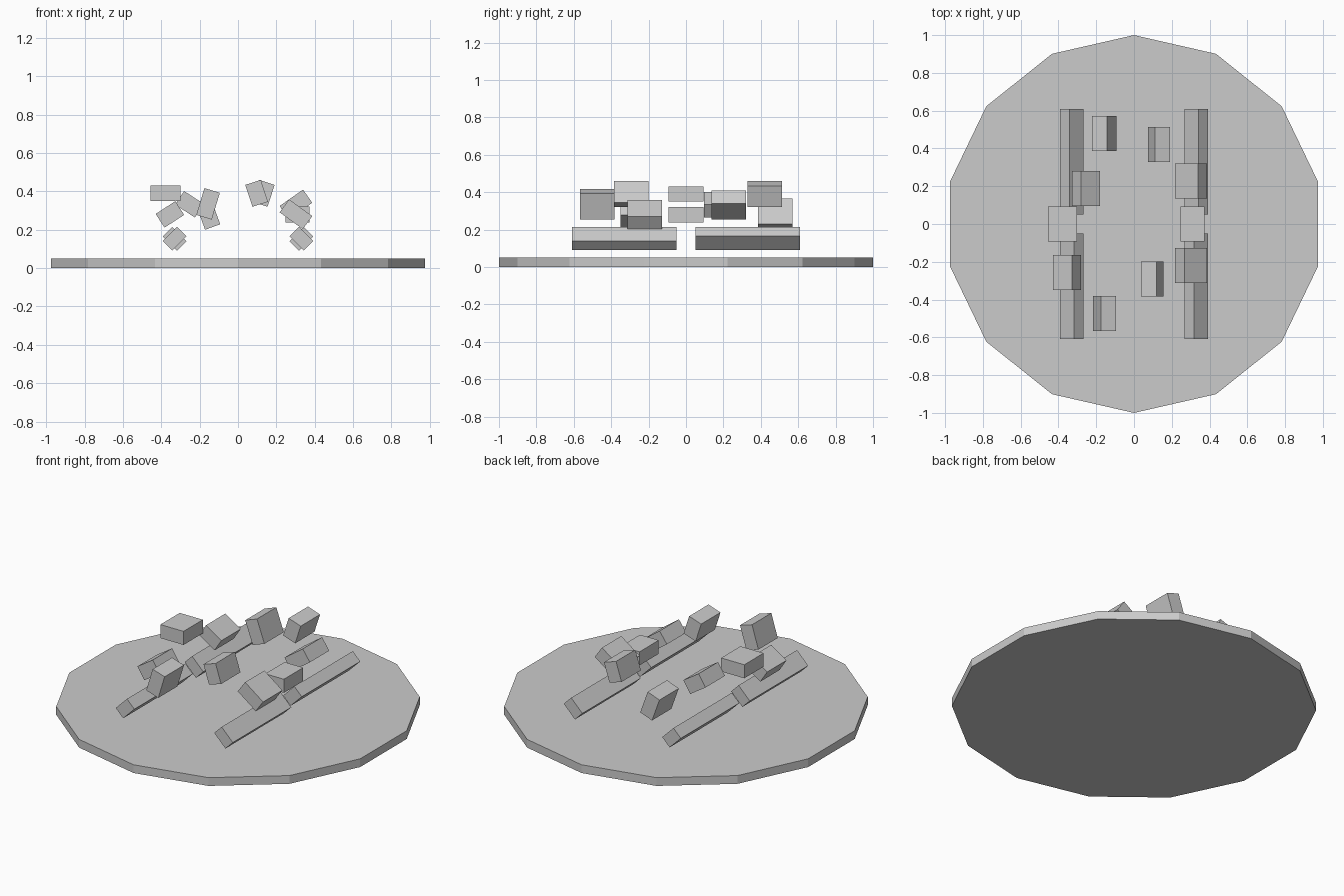
import bpy
import math

cube = bpy.data.objects.get("Cube")
if cube:
    bpy.data.objects.remove(cube, do_unlink=True)

# Single plain grey
grey = bpy.data.materials.new("light_grey")
grey.use_nodes = True
colour = (0.6, 0.6, 0.6, 1)
grey.diffuse_color = colour
grey.node_tree.nodes["Principled BSDF"].inputs["Base Color"].default_value = colour


def finish(name):
    obj = bpy.context.object
    obj.name = name
    obj.data.materials.append(grey)
    return obj


def block(name, location, size, tilt=0):
    """Box tilted about y; positive tilt raises its +x side."""
    bpy.ops.mesh.primitive_cube_add(size=1, location=location,
                                    rotation=(0, -math.radians(tilt), 0))
    obj = finish(name)
    obj.scale = size
    return obj


# Round base with fourteen sides
bpy.ops.mesh.primitive_cylinder_add(vertices=14, radius=1, depth=0.05,
                                    location=(0, 0, 0.025))
finish("base_disc")

# Four long rails, each resting on an edge
for side, sx in (("right", -1), ("left", 1)):
    for end, sy in (("front", -1), ("back", 1)):
        block(f"{end}_{side}_rail", (sx * 0.33, sy * 0.33, 0.153),
              (0.106, 0.56, 0.07), 45 * sx * sy)

# Cross-sections shared by the loose blocks
LENGTH = 0.185
SHORT = (0.122, LENGTH, 0.085)
WIDE = (0.149, LENGTH, 0.084)
TALL = (0.084, LENGTH, 0.146)
SHORT_TALL = (0.085, LENGTH, 0.12)

# Flat middle blocks
block("right_middle_block", (-0.378, 0, 0.39), (0.155, LENGTH, 0.082))
block("left_middle_block", (0.31, 0, 0.28), (0.125, LENGTH, 0.082))

# Leaning blocks on the right
block("right_front_block", (-0.355, -0.257, 0.28), SHORT, 33)
block("right_back_block", (-0.253, 0.188, 0.333), SHORT, -33)

# Leaning blocks on the left
block("left_front_block", (0.302, -0.22, 0.281), WIDE, -36)
block("left_back_block", (0.302, 0.228, 0.332), WIDE, 35)

# Upright blocks near the ends
block("front_end_block", (-0.156, -0.475, 0.335), TALL, -17)
block("back_end_block", (-0.157, 0.478, 0.283), TALL, 20)
block("front_upright_block", (0.097, -0.292, 0.39), SHORT_TALL, 18)
block("back_upright_block", (0.132, 0.42, 0.39), SHORT_TALL, -18)
